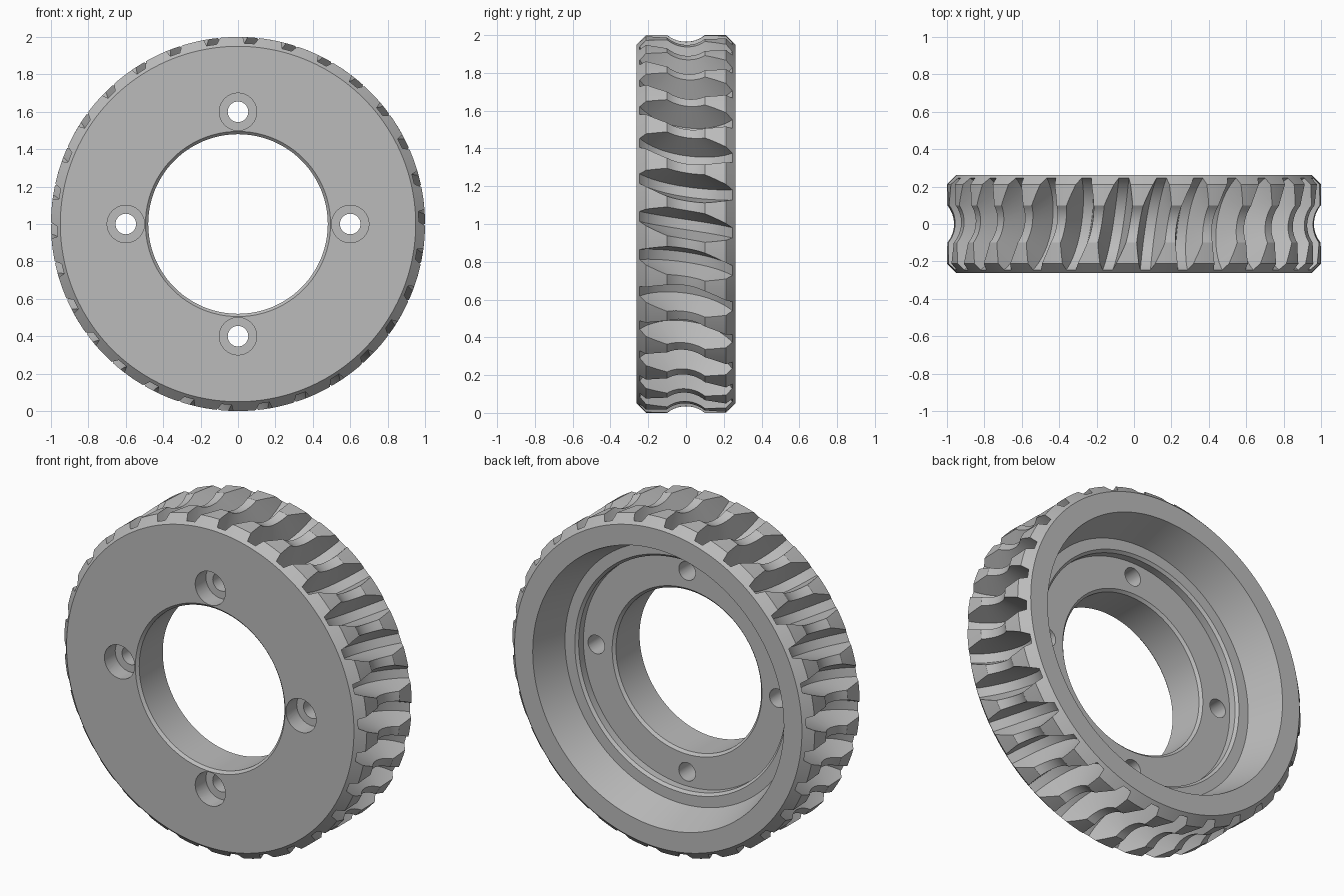
import bpy, bmesh
from math import sin, cos, radians, sqrt, tau

cube = bpy.data.objects.get("Cube")
if cube:
    bpy.data.objects.remove(cube, do_unlink=True)

TEETH = 30
HALF = 0.262          # half of the wheel thickness
WORM_R = 1.125        # distance from wheel axis to worm axis
THROAT, ROOT = 0.16, 0.292   # worm arcs for tooth tips and gap floors


def material(name, value):
    mat = bpy.data.materials.new(name)
    mat.use_nodes = True
    color = (value, value, value, 1)
    mat.diffuse_color = color
    mat.node_tree.nodes["Principled BSDF"].inputs["Base Color"].default_value = color
    return mat


def grid_faces(bm, rings, close):
    """Join equal closed loops of points into a skin."""
    loops = [[bm.verts.new(p) for p in ring] for ring in rings]
    n = len(loops[0])
    for i in range(len(loops) if close else len(loops) - 1):
        a, b = loops[i], loops[(i + 1) % len(loops)]
        for j in range(n):
            k = (j + 1) % n
            bm.faces.new((a[j], a[k], b[k], b[j]))
    if not close:
        bm.faces.new(loops[0])
        bm.faces.new(loops[-1][::-1])


def lathe(bm, profile, steps, cx=0, cz=1):
    """Revolve a closed (radius, y) profile around a y-parallel axis."""
    rings = [[(cx + r * cos(tau * i / steps), y, cz + r * sin(tau * i / steps))
              for r, y in profile] for i in range(steps)]
    grid_faces(bm, rings, True)


def finish(bm, name):
    bmesh.ops.remove_doubles(bm, verts=bm.verts, dist=1e-5)
    bmesh.ops.recalc_face_normals(bm, faces=bm.faces)
    mesh = bpy.data.meshes.new(name)
    bm.to_mesh(mesh)
    bm.free()
    obj = bpy.data.objects.new(name, mesh)
    bpy.context.collection.objects.link(obj)
    return obj


# Wheel blank: front face, chamfers, concave throat, stepped back recess, bore
throat = []
for i in range(13):
    y = -0.1 + i / 60
    throat.append((WORM_R - sqrt(THROAT ** 2 - y ** 2), y))
profile = [(0.495, -HALF), (0.95, -HALF), (1.0, -0.212)]
profile += throat
profile += [(1.0, 0.212), (0.95, HALF), (0.83, HALF), (0.765, 0.05),
            (0.70, 0.05), (0.685, 0.035), (0.685, -0.01),
            (0.495, -0.01), (0.48, -0.025), (0.48, -HALF + 0.015)]
bm = bmesh.new()
lathe(bm, profile, 180)
wheel = finish(bm, "worm_wheel")

# Tooth gaps: tapered slots swept along the worm arc and slanted
bm = bmesh.new()


def slot_point(theta, phi, rho, side):
    r, y = WORM_R - rho * cos(phi), rho * sin(phi)
    width = 0.027 + 0.37 * (ROOT - rho)
    a = theta - radians(10.5) * y + side * width / r
    return (r * cos(a), y, 1 + r * sin(a))


corners = [(ROOT, -1), (ROOT, 1), (0.12, 1), (0.12, -1)]
for t in range(TEETH):
    theta = tau * t / TEETH - radians(0.2)
    rings = [[slot_point(theta, radians(-75 + 7.5 * i), rho, s) for rho, s in corners]
             for i in range(21)]
    grid_faces(bm, rings, False)

# Four counterbored bolt holes
pin = [(0, -0.4), (0.1, -0.4), (0.1, -0.16), (0.055, -0.16), (0.055, 0.1), (0, 0.1)]
for q in range(4):
    a = tau * q / 4
    rings = [[(0.6 * cos(a) + r * cos(tau * i / 32), y, 1 + 0.6 * sin(a) + r * sin(tau * i / 32))
              for i in range(32)] for r, y in pin[1:-1]]
    grid_faces(bm, rings, False)
cutter = finish(bm, "gap_and_hole_cutter")
cutter.hide_render = True

# Cut, then bake the result and drop the cutter
mod = wheel.modifiers.new("cuts", 'BOOLEAN')
mod.operation = 'DIFFERENCE'
mod.solver = 'EXACT'
mod.object = cutter
bpy.ops.object.select_all(action='DESELECT')
bpy.context.view_layer.objects.active = wheel
wheel.select_set(True)
bpy.ops.object.modifier_apply(modifier=mod.name)
bpy.data.objects.remove(cutter, do_unlink=True)

wheel.data.materials.clear()
wheel.data.materials.append(material("steel_grey", 0.5))
bpy.ops.object.shade_smooth_by_angle(angle=radians(25))
